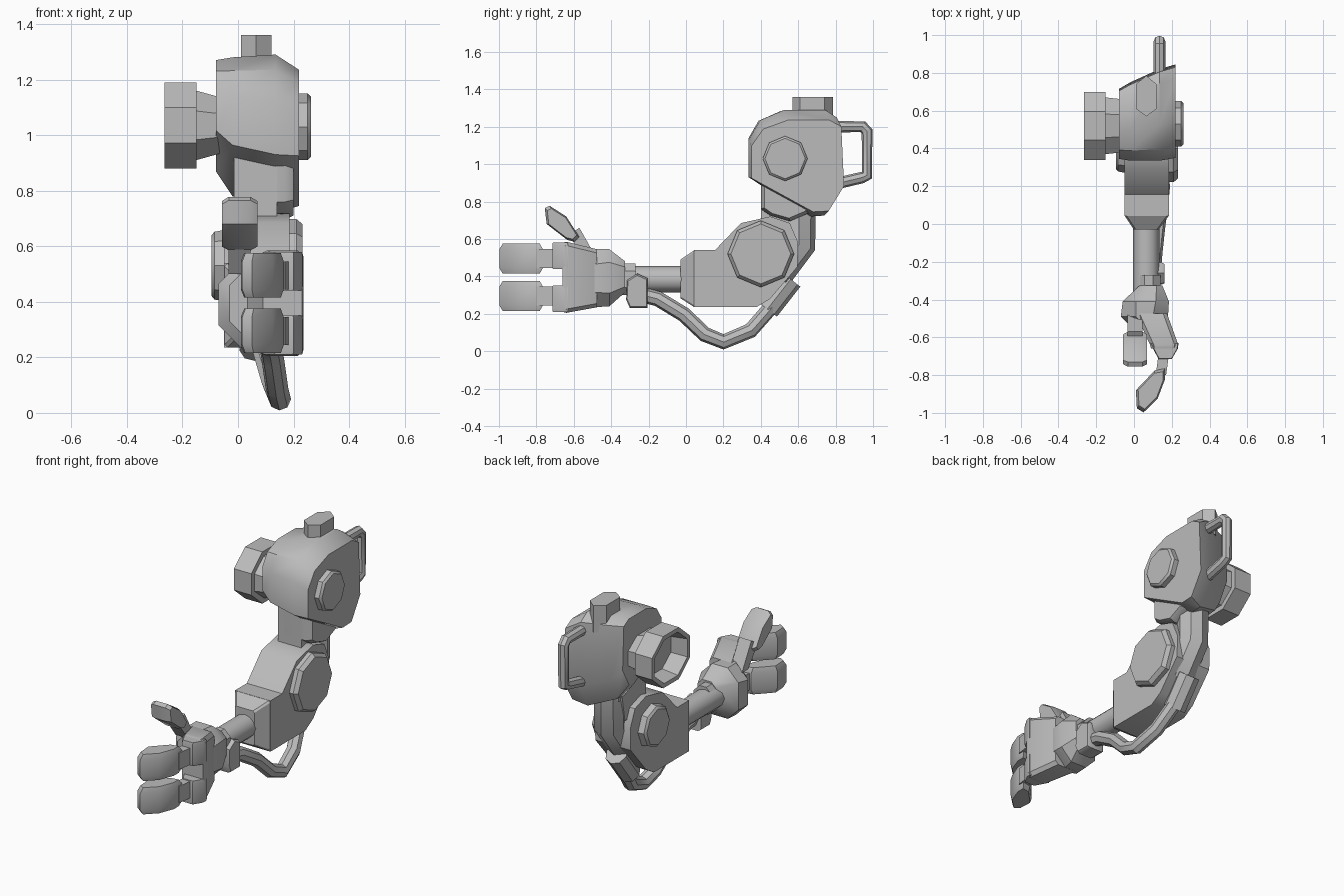
import bpy, bmesh
from math import cos, sin, pi

cube = bpy.data.objects.get("Cube")
if cube:
    bpy.data.objects.remove(cube, do_unlink=True)

grey = bpy.data.materials.new("plain_grey")
grey.use_nodes = True
grey.diffuse_color = (0.5, 0.5, 0.5, 1)
grey.node_tree.nodes["Principled BSDF"].inputs["Base Color"].default_value = (0.5, 0.5, 0.5, 1)


def add(name, mesh):
    mesh.name = name
    mesh.materials.clear()
    mesh.materials.append(grey)
    obj = bpy.data.objects.new(name, mesh)
    bpy.context.collection.objects.link(obj)
    bpy.ops.object.select_all(action="DESELECT")
    obj.select_set(True)
    bpy.context.view_layer.objects.active = obj
    bpy.ops.object.shade_smooth_by_angle(angle=0.6)
    return obj


def loft(name, rings):
    """Skin a list of equal-length rings and cap both ends."""
    bm = bmesh.new()
    loops = [[bm.verts.new(p) for p in ring] for ring in rings]
    for a, b in zip(loops, loops[1:]):
        for i in range(len(a)):
            j = (i + 1) % len(a)
            bm.faces.new((a[i], a[j], b[j], b[i]))
    bm.faces.new(loops[0])
    bm.faces.new(loops[-1])
    bmesh.ops.recalc_face_normals(bm, faces=bm.faces)
    mesh = bpy.data.meshes.new(name)
    bm.to_mesh(mesh)
    bm.free()
    return add(name, mesh)


def prism(name, axis, pts, lo, hi, chamfer=0.0, shrink=0.85):
    """Extrude an outline along x (y,z outline) or z (x,y outline)."""
    cu = sum(p[0] for p in pts) / len(pts)
    cv = sum(p[1] for p in pts) / len(pts)
    levels = [(lo, 1), (hi, 1)]
    if chamfer:
        levels = [(lo, shrink), (lo + chamfer, 1), (hi - chamfer, 1), (hi, shrink)]
    rings = []
    for w, s in levels:
        flat = [(cu + (u - cu) * s, cv + (v - cv) * s) for u, v in pts]
        rings.append([(w, u, v) if axis == "x" else (u, v, w) for u, v in flat])
    return loft(name, rings)


def oval(x, cy, cz, ry, rz, turn=0.0, n=8):
    return [(x, cy + ry * cos(2 * pi * i / n + turn), cz + rz * sin(2 * pi * i / n + turn))
            for i in range(n)]


def block(y, x0, x1, z0, z1, c):
    """Cross-section at y: a rectangle with cut corners."""
    return [(x, y, z) for x, z in (
        (x0 + c, z0), (x1 - c, z0), (x1, z0 + c), (x1, z1 - c),
        (x1 - c, z1), (x0 + c, z1), (x0, z1 - c), (x0, z0 + c))]


def tube(name, path, radius, sides=2):
    curve = bpy.data.curves.new(name, "CURVE")
    curve.dimensions = "3D"
    curve.bevel_depth = radius
    curve.bevel_resolution = sides
    curve.use_fill_caps = True
    line = curve.splines.new("POLY")
    line.points.add(len(path) - 1)
    for point, co in zip(line.points, path):
        point.co = (*co, 1)
    temp = bpy.data.objects.new(name + "_path", curve)
    bpy.context.collection.objects.link(temp)
    graph = bpy.context.evaluated_depsgraph_get()
    mesh = bpy.data.meshes.new_from_object(temp.evaluated_get(graph))
    bpy.data.objects.remove(temp, do_unlink=True)
    return add(name, mesh)


# Shoulder housing: one side outline squeezed to fit at several x stations
outline = [(.335, 1.13), (.4, 1.235), (.535, 1.29), (.765, 1.29), (.83, 1.25),
           (.845, .88), (.76, .725), (.675, .72), (.335, .93)]


def squeeze(x, y0, y1, z0, z1):
    return [(x, y0 + (y - .335) / .51 * (y1 - y0), z0 + (z - .72) / .57 * (z1 - z0))
            for y, z in outline]


loft("shoulder_housing", [squeeze(-.08, .345, .715, .87, 1.27), squeeze(-.02, .335, .75, .78, 1.28),
                          squeeze(.135, .335, .82, .72, 1.29), squeeze(.22, .35, .845, .745, 1.235)])

# Shoulder cap, hollow mount and top port
loft("shoulder_cap", [oval(.2, .53, 1.03, .12, .12), oval(.25, .53, 1.03, .12, .12),
                      oval(.262, .53, 1.03, .108, .108)])
k = 1 / cos(pi / 8)
stations = [(-.06, .14, .1), (-.15, .15, .125), (-.15, .18, .155), (-.265, .18, .155),
            (-.265, .155, .13), (-.165, .14, .115)]
loft("shoulder_mount", [oval(x, .52, 1.035, ry * k, rz * k, pi / 8) for x, ry, rz in stations])
prism("top_port", "z", [(.065, .57), (.12, .61), (.12, .74), (.065, .785), (.01, .74), (.01, .61)], 1.2, 1.36)

# Rear handle
tube("rear_handle", [(.135, .8, 1.2), (.135, .945, 1.2), (.135, .968, 1.175),
                     (.135, .968, .94), (.135, .94, .928), (.135, .8, .895)], .031)

# Upper arm: front strut, round joint and rear pipe
prism("arm_strut", "x", [(.4, 1.0), (.4, .62), (.6, .62), (.65, .9)], -.015, .14)
prism("arm_joint", "x", [(.4, .95), (.4, .76), (.45, .725), (.555, .695), (.66, .74), (.68, .95)],
      .0, .2, .03)
tube("rear_pipe", [(.08, .605, .85), (.08, .605, .57), (.08, .48, .41)], .09)

# Elbow body with tapered front end
prism("elbow_body", "x", [(.043, .54), (.155, .54), (.294, .685), (.45, .72), (.555, .685),
                          (.6, .58), (.595, .45), (.45, .28), (.375, .235), (.043, .235)], -.05, .185)
loft("elbow_front", [block(.045, -.05, .185, .235, .54, .01), block(-.03, 0, .13, .283, .49, .01)])
loft("elbow_disc_left", [oval(.18, .4, .52, .178, .178), oval(.21, .4, .52, .178, .178),
                         oval(.232, .4, .52, .16, .16)])
loft("elbow_disc_right", [oval(-.04, .4, .53, .13, .13), oval(-.085, .4, .53, .122, .122),
                          oval(-.096, .4, .53, .108, .108)])

# Forearm rod and wrist
tube("forearm_rod", [(.065, .02, .385), (.065, -.36, .385)], .07, 4)
loft("rod_collar", [block(-.27, .015, .14, .3, .47, .04), block(-.34, .015, .14, .3, .47, .04)])
loft("wrist", [block(-.325, .03, .15, .315, .48, .03), block(-.41, -.06, .185, .24, .545, .07),
               block(-.49, -.07, .18, .235, .545, .08), block(-.53, -.03, .17, .25, .54, .08)])

# Palm with two knuckle lobes
loft("palm", [block(-.475, .01, .175, .235, .545, .02), block(-.64, .085, .235, .205, .585, .02),
              block(-.66, .09, .23, .21, .58, .02)])
lobe = [(.085, -.63), (.235, -.63), (.232, -.66), (.2, -.715), (.13, -.715)]
knuckle = [(.185, -.69), (.13, -.69), (.115, -.8), (.17, -.8)]
finger = [(.165, -.765), (.11, -.775), (.01, -.88), (.015, -.975), (.05, -.998),
          (.125, -.925), (.165, -.82)]
for name, z, side in (("upper", .495, 1), ("lower", .295, -1)):
    inner, outer = z - side * .055, z + side * .085
    prism(name + "_palm_lobe", "z", lobe, min(inner, outer), max(inner, outer), .015, .93)
    prism(name + "_finger_knuckle", "z", knuckle, z - .05, z + .05)
    prism(name + "_finger", "z", finger, z - .08, z + .08, .03, .85)

# Thumb
prism("thumb_knuckle", "x", [(-.48, .5), (-.54, .5), (-.63, .62), (-.57, .66)], -.035, .045)
prism("thumb", "x", [(-.755, .765), (-.73, .778), (-.64, .72), (-.57, .61), (-.595, .585),
                     (-.635, .595), (-.745, .68)], -.058, .07, .025)

# Hanging cable with clip and socket
tube("cable", [(.1, -.27, .31), (.11, -.15, .28), (.125, -.01, .195), (.14, .1, .09),
               (.15, .2, .05), (.125, .345, .11), (.09, .45, .23), (.07, .5, .3)], .041)
prism("cable_clip", "x", [(-.315, .38), (-.26, .415), (-.205, .39), (-.205, .23),
                          (-.3, .23), (-.32, .275)], .05, .162, .015, .9)
tube("cable_socket", [(.07, .435, .225), (.07, .56, .385)], .065)
